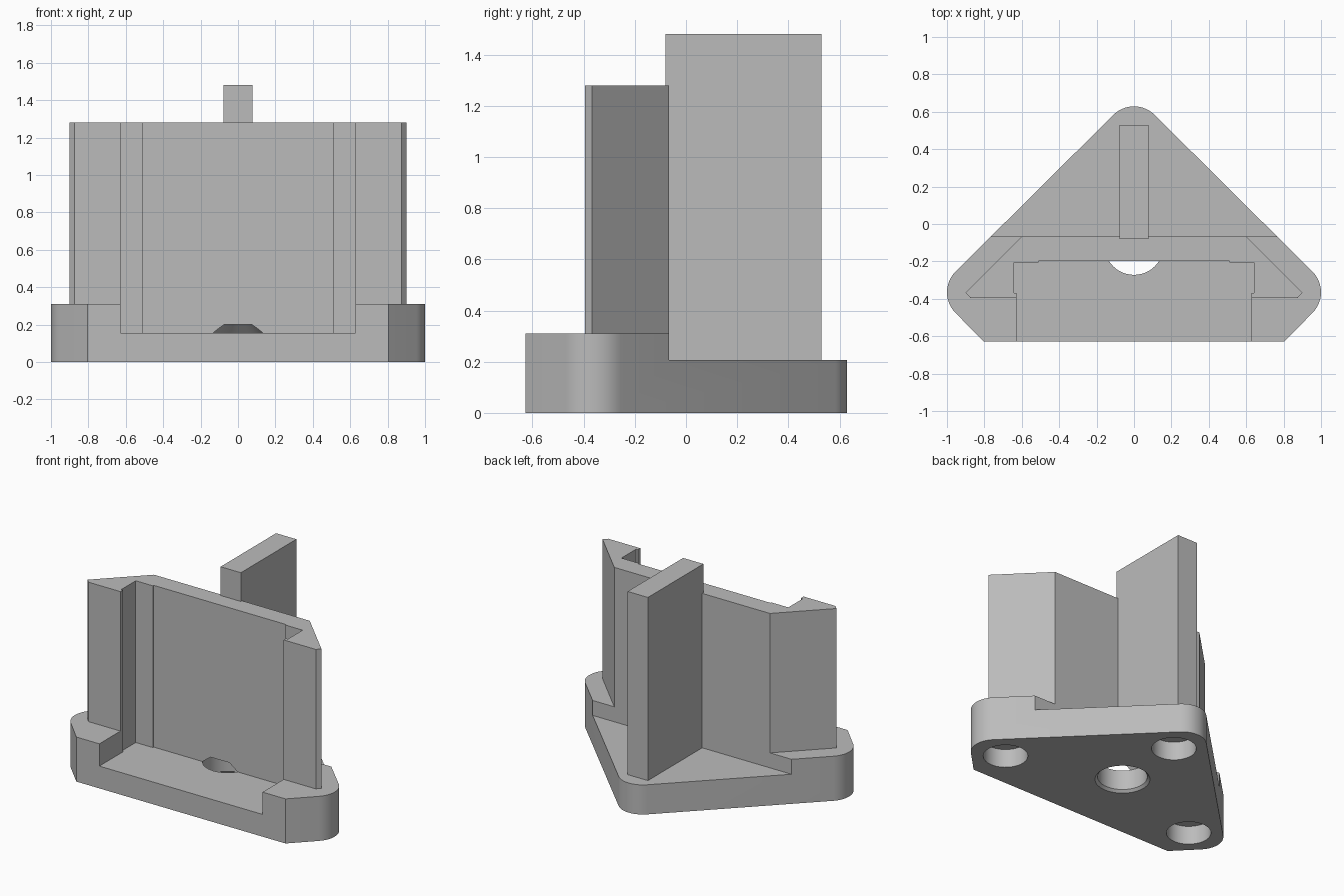
import bpy, bmesh, math
from math import sin, cos, radians

if "Cube" in bpy.data.objects:
    bpy.data.objects.remove(bpy.data.objects["Cube"], do_unlink=True)

grey = bpy.data.materials.new("plain_grey")
grey.use_nodes = True
colour = (0.5, 0.5, 0.5, 1)
grey.diffuse_color = colour
grey.node_tree.nodes["Principled BSDF"].inputs["Base Color"].default_value = colour


def finish(name, bm):
    bmesh.ops.recalc_face_normals(bm, faces=bm.faces)
    mesh = bpy.data.meshes.new(name)
    bm.to_mesh(mesh)
    bm.free()
    mesh.materials.append(grey)
    ob = bpy.data.objects.new(name, mesh)
    bpy.context.collection.objects.link(ob)
    return ob


def prism(name, outline, z0, z1):
    """Extrude an outline in x, y from z0 to z1."""
    bm = bmesh.new()
    face = bm.faces.new([bm.verts.new((x, y, z0)) for x, y in outline])
    grown = bmesh.ops.extrude_face_region(bm, geom=[face])["geom"]
    for v in grown:
        if isinstance(v, bmesh.types.BMVert):
            v.co.z = z1
    return finish(name, bm)


def turned(name, x, y, profile, n=48):
    """Stack of circles given as (radius, z), capped at both ends."""
    bm = bmesh.new()
    rings = [[bm.verts.new((x + r * cos(math.tau * i / n), y + r * sin(math.tau * i / n), z))
              for i in range(n)] for r, z in profile]
    for a, b in zip(rings, rings[1:]):
        for i in range(n):
            j = (i + 1) % n
            bm.faces.new((a[i], a[j], b[j], b[i]))
    bm.faces.new(rings[0])
    bm.faces.new(rings[-1])
    return finish(name, bm)


def box(name, x, y0, y1, z0, z1):
    return prism(name, [(-x, y0), (x, y0), (x, y1), (-x, y1)], z0, z1)


def mirrored(half):
    return half + [(-x, y) for x, y in reversed(half)]


def arc(cx, cy, r, a0, a1, steps=12):
    return [(cx + r * cos(radians(a0 + (a1 - a0) * i / steps)),
             cy + r * sin(radians(a0 + (a1 - a0) * i / steps))) for i in range(steps + 1)]


def combine(target, other, operation):
    mod = target.modifiers.new(operation, "BOOLEAN")
    mod.operation = operation
    mod.solver = "EXACT"
    mod.object = other
    bpy.context.view_layer.objects.active = target
    bpy.ops.object.modifier_apply(modifier=mod.name)
    bpy.data.objects.remove(other, do_unlink=True)


# Triangular foot with rounded corners
step_y = -0.067
foot_half = [(0.805, -0.627)] + arc(0.844, -0.365, 0.156, -45, 45) + arc(0, 0.473, 0.156, 45, 85, 6)
bracket = prism("corner_bracket", mirrored(foot_half), 0, 0.31)

# Lower rear floor
combine(bracket, box("rear_step", 1.2, step_y, 1, 0.206, 0.6), "DIFFERENCE")

# Upright wall with flared ends, and the rear rib
wall = mirrored([(0.875, -0.395), (0.9, -0.368), (0.599, step_y)])
combine(bracket, prism("wall", wall, 0.1, 1.28), "UNION")
combine(bracket, box("rib", 0.078, -0.08, 0.53, 0.12, 1.48), "UNION")

# Slotted channel, open at the front and the top
slot = mirrored([(0.628, -0.9), (0.628, -0.368), (0.642, -0.368),
                 (0.642, -0.207), (0.51, -0.207), (0.51, -0.198)])
combine(bracket, prism("channel", slot, 0.155, 1.6), "DIFFERENCE")

# Centre hole with a tapered end
centre = [(0.19, -0.015), (0.175, 0), (0.158, 0.017), (0.158, 0.155), (0.11, 0.202)]
combine(bracket, turned("centre_hole", 0, -0.114, centre), "DIFFERENCE")

# Blind holes under the corners
for x, y in ((-0.76, -0.365), (0.76, -0.365), (0, 0.395)):
    combine(bracket, turned("corner_hole", x, y, [(0.142, -0.05), (0.142, 0.13)]), "DIFFERENCE")

bpy.ops.object.select_all(action="DESELECT")
bracket.select_set(True)
bpy.context.view_layer.objects.active = bracket
bpy.ops.object.shade_smooth_by_angle(angle=radians(30))
